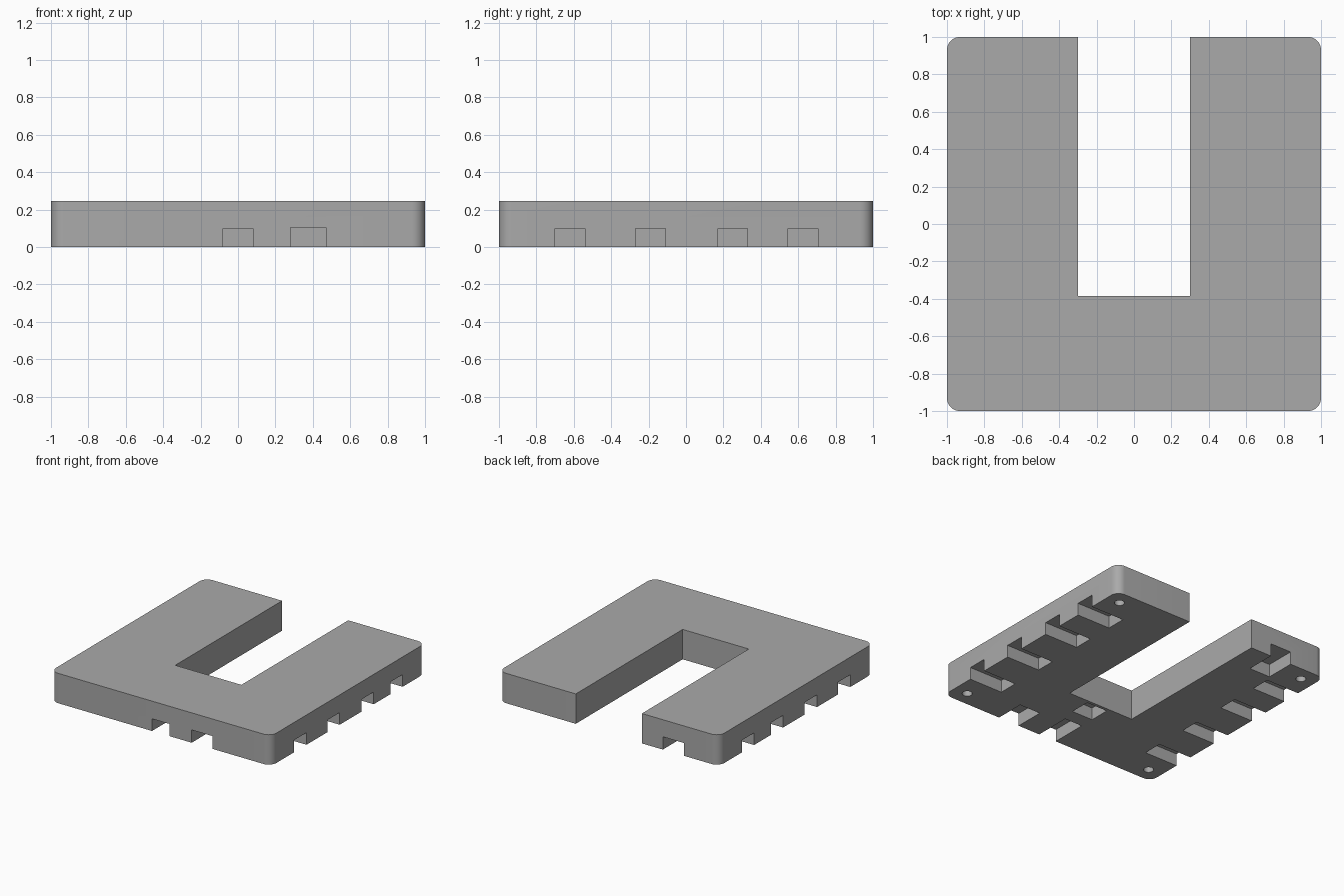
import bpy
import bmesh
from math import radians
from mathutils import Matrix, Vector

cube = bpy.data.objects.get("Cube")
if cube:
    bpy.data.objects.remove(cube)

HEIGHT = 0.245
NOTCH = 0.1

grey = bpy.data.materials.new("plain grey")
grey.use_nodes = True
colour = (0.4, 0.4, 0.4, 1)
grey.diffuse_color = colour
grey.node_tree.nodes["Principled BSDF"].inputs["Base Color"].default_value = colour


def add_box(bm, x0, x1, y0, y1, z0, z1):
    size = Matrix.Diagonal((x1 - x0, y1 - y0, z1 - z0, 1))
    centre = Vector((x0 + x1, y0 + y1, z0 + z1)) / 2
    return bmesh.ops.create_cube(bm, size=1, matrix=Matrix.Translation(centre) @ size)["verts"]


def finish(bm, name):
    mesh = bpy.data.meshes.new(name)
    bm.to_mesh(mesh)
    bm.free()
    mesh.materials.append(grey)
    obj = bpy.data.objects.new(name, mesh)
    bpy.context.collection.objects.link(obj)
    return obj


# Base plate with rounded upright corners
bm = bmesh.new()
add_box(bm, -1, 1, -1, 1, 0, HEIGHT)
upright = [e for e in bm.edges if abs(e.verts[0].co.z - e.verts[1].co.z) > 0.1]
bmesh.ops.bevel(bm, geom=upright, offset=0.07, segments=8, profile=0.5, affect='EDGES')
base = finish(bm, "base_plate")

# Central slot, open at the back
bm = bmesh.new()
add_box(bm, -0.3, 0.3, -0.385, 1.2, -0.2, 0.5)

# Side notches along both edges
for y in (-0.7, -0.27, 0.17, 0.545):
    add_box(bm, 0.7, 1.2, y, y + 0.16, -0.2, NOTCH)
    add_box(bm, -1.2, -0.7, y, y + 0.16, -0.2, NOTCH)

# Front and back notches, and the underside pocket
add_box(bm, -0.08, 0.08, -1.2, -0.7, -0.2, NOTCH)
add_box(bm, 0.28, 0.47, -1.2, -0.756, -0.2, 0.105)
add_box(bm, -0.68, -0.49, 0.756, 1.2, -0.2, 0.105)
add_box(bm, -0.08, 0.11, -0.58, -0.41, -0.2, NOTCH)

# Round blind holes under the corners
for x in (-0.88, 0.88):
    for y in (-0.88, 0.88):
        bmesh.ops.create_cone(bm, cap_ends=True, segments=24, radius1=0.038, radius2=0.038,
                              depth=0.2, matrix=Matrix.Translation((x, y, 0)))
cutter = finish(bm, "recess_cutter")
cutter.hide_render = True

# Cut the recesses, then drop the cutter
cut = base.modifiers.new("recesses", 'BOOLEAN')
cut.object = cutter
cut.operation = 'DIFFERENCE'
cut.solver = 'EXACT'
bpy.ops.object.select_all(action='DESELECT')
bpy.context.view_layer.objects.active = base
base.select_set(True)
bpy.ops.object.modifier_apply(modifier=cut.name)
bpy.data.objects.remove(cutter)
bpy.ops.object.shade_smooth_by_angle(angle=radians(30))
